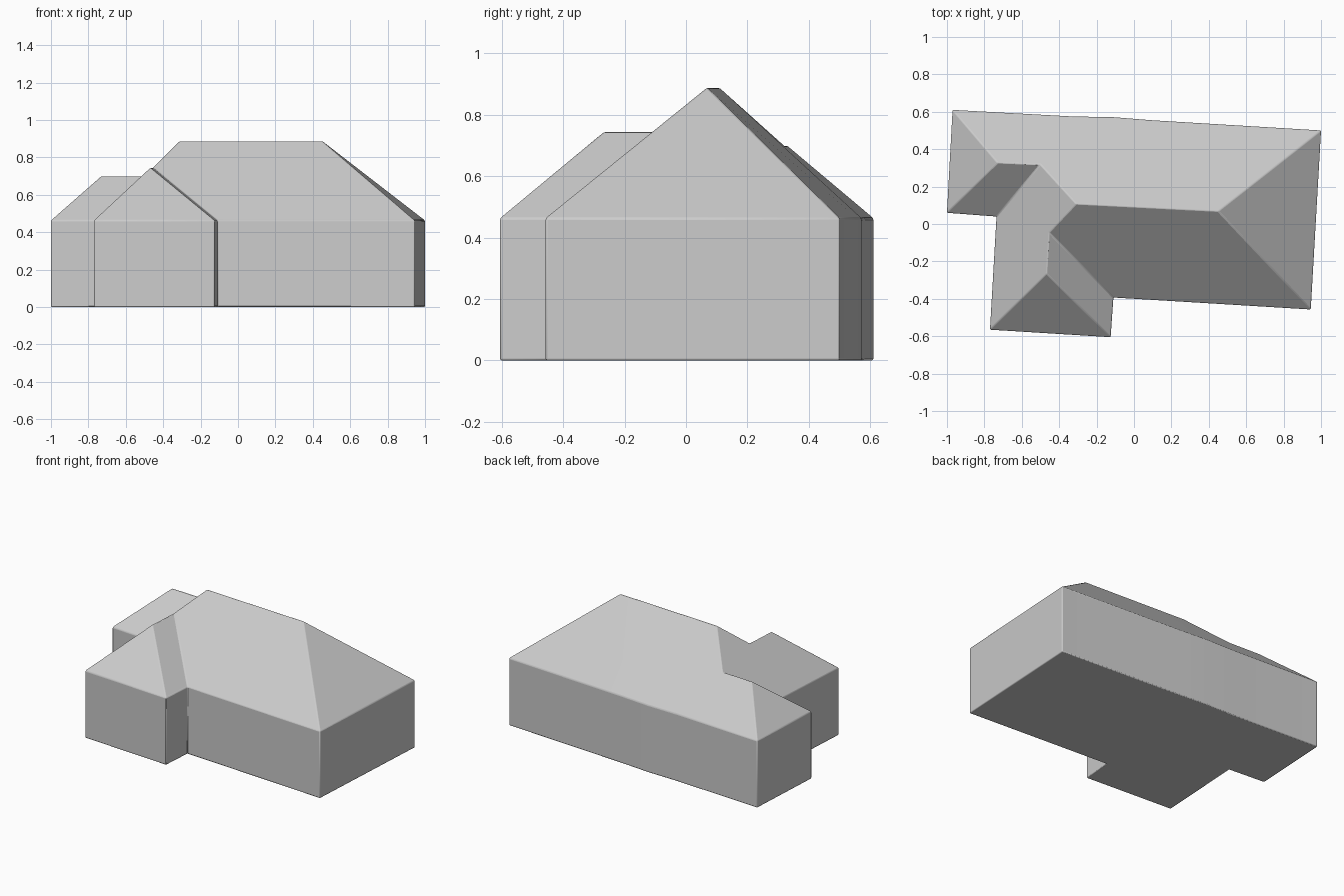
import bpy
import bmesh
import math

cube = bpy.data.objects.get("Cube")
if cube:
    bpy.data.objects.remove(cube, do_unlink=True)

EAVE, LOW, MID, HIGH = 0.463, 0.70, 0.745, 0.888

# Footprint corners, counter-clockwise from the back right corner
corners = {
    "back_right": (-0.97, 0.61), "wing_end": (-1.0, 0.06),
    "wing_valley": (-0.735, 0.04), "porch_right": (-0.77, -0.565),
    "porch_left": (-0.125, -0.605), "main_valley": (-0.11, -0.393),
    "front_left": (0.945, -0.457), "back_left": (1.0, 0.50),
    "back_bend_left": (0.09, 0.555), "back_bend_right": (-0.11, 0.571),
    "back_mid": (-0.33, 0.575),
}

# Ridge points of the joined hip roofs
ridges = {
    "wing_peak": (-0.73, 0.328, LOW), "wing_join": (-0.50, 0.318, LOW),
    "main_right": (-0.31, 0.108, HIGH), "main_left": (0.45, 0.069, HIGH),
    "porch_join": (-0.455, -0.045, MID), "porch_peak": (-0.468, -0.265, MID),
}

# Roof slopes, each one listed around its outline
slopes = [
    "back_right wing_end wing_peak",
    "wing_end wing_valley wing_join wing_peak",
    "wing_valley porch_right porch_peak porch_join main_right wing_join",
    "porch_right porch_left porch_peak",
    "porch_left main_valley porch_join porch_peak",
    "main_valley front_left main_left main_right porch_join",
    "front_left back_left main_left",
    "back_left back_bend_left main_left",
    "back_bend_left back_bend_right main_right main_left",
    "back_bend_right back_mid main_right",
    "back_mid back_right wing_peak wing_join main_right",
]

bm = bmesh.new()
base = {n: bm.verts.new((x, y, 0)) for n, (x, y) in corners.items()}
top = {n: bm.verts.new((x, y, EAVE)) for n, (x, y) in corners.items()}
top.update({n: bm.verts.new(p) for n, p in ridges.items()})

# Floor, walls and roof in one closed shell
names = list(corners)
bm.faces.new([base[n] for n in reversed(names)])
for a, b in zip(names, names[1:] + names[:1]):
    bm.faces.new((base[a], base[b], top[b], top[a]))
for slope in slopes:
    bm.faces.new([top[n] for n in slope.split()])
bmesh.ops.recalc_face_normals(bm, faces=bm.faces)

mesh = bpy.data.meshes.new("house_shell")
bm.to_mesh(mesh)
bm.free()
house = bpy.data.objects.new("house_shell", mesh)
bpy.context.collection.objects.link(house)

# Plain grey finish
grey = bpy.data.materials.new("plain_grey")
grey.use_nodes = True
colour = (0.6, 0.6, 0.6, 1)
grey.diffuse_color = colour
grey.node_tree.nodes["Principled BSDF"].inputs["Base Color"].default_value = colour
mesh.materials.append(grey)

# Slightly softened edges
bevel = house.modifiers.new("soft_edges", "BEVEL")
bevel.width = 0.006
bevel.segments = 2
bevel.limit_method = "ANGLE"
bevel.angle_limit = math.radians(20)

bpy.context.view_layer.objects.active = house
house.select_set(True)
bpy.ops.object.shade_smooth_by_angle(angle=math.radians(25))
